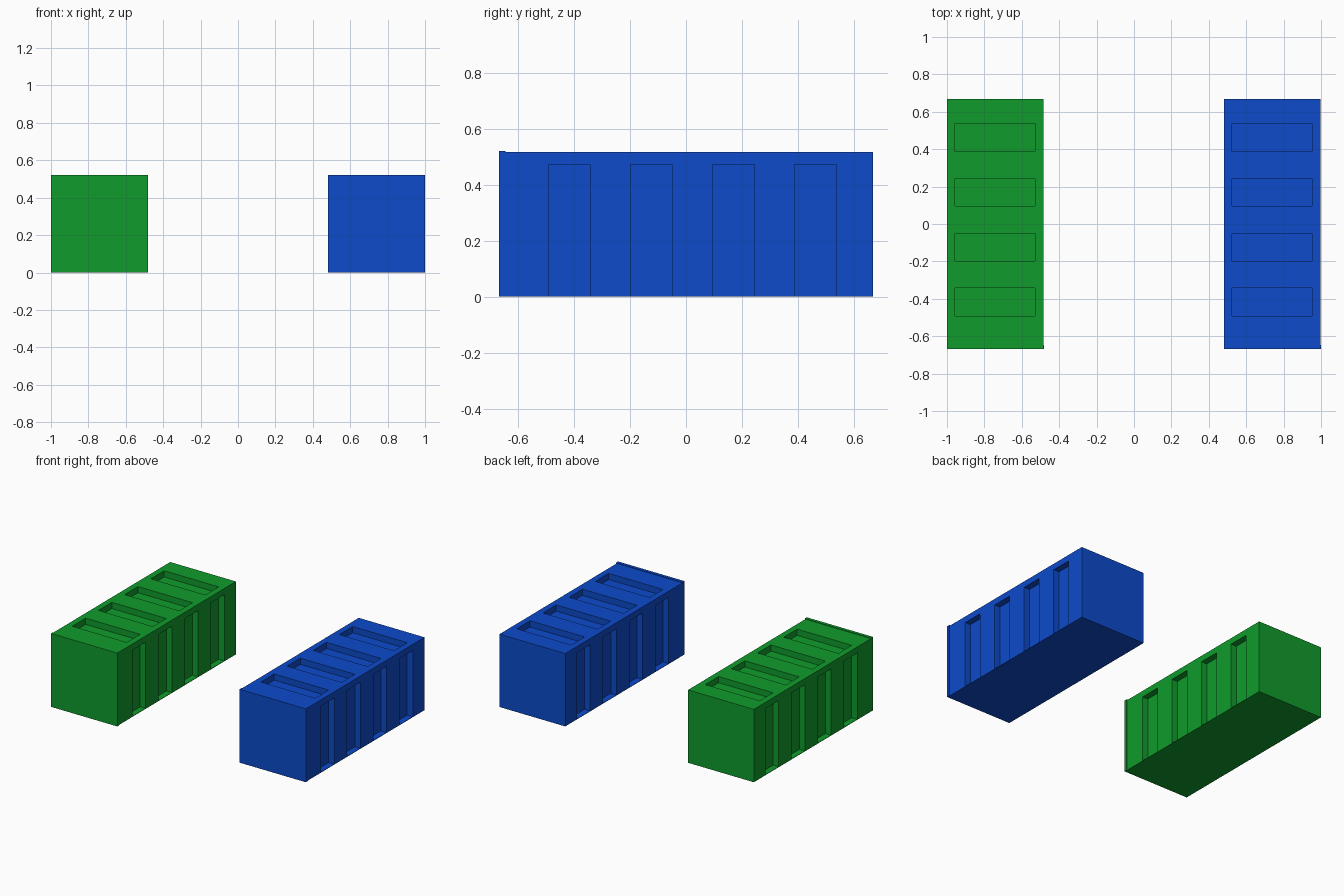
import bpy, bmesh
from mathutils import Vector, Matrix

if "Cube" in bpy.data.objects:
    bpy.data.objects.remove(bpy.data.objects["Cube"])

HALF_W, HEIGHT = 0.258, 0.517      # body section
Y0, Y1 = -0.66, 0.668              # body length (front is inside the door panel)
DEPTH = 0.044                      # recess depth
FLOOR = 0.003                      # thin floor lip under side recesses
RECESS_START, RECESS_W, PITCH = -0.492, 0.149, 0.2935


def finish(bm, name, mat):
    bmesh.ops.recalc_face_normals(bm, faces=bm.faces)
    me = bpy.data.meshes.new(name)
    bm.to_mesh(me)
    bm.free()
    me.materials.append(mat)
    ob = bpy.data.objects.new(name, me)
    bpy.context.collection.objects.link(ob)


def container_body(name, cx, mat):
    bm = bmesh.new()
    w, wi, h, hi = HALF_W, HALF_W - DEPTH, HEIGHT, HEIGHT - DEPTH
    # cross-section, split where the recess edges lie
    section = [(-w, 0), (-w, FLOOR), (-w, hi), (-w, h), (-wi, h),
               (wi, h), (w, h), (w, hi), (w, FLOOR), (w, 0)]
    ys = [Y0]
    for i in range(4):
        a = RECESS_START + i * PITCH
        ys += [a, a + RECESS_W]
    ys.append(Y1)
    rings = [[bm.verts.new((cx + x, y, z)) for x, z in section] for y in ys]
    n = len(section)
    recesses = []
    for r in range(len(rings) - 1):
        for k in range(n):
            j = (k + 1) % n
            f = bm.faces.new((rings[r][k], rings[r][j],
                              rings[r + 1][j], rings[r + 1][k]))
            if r % 2 == 1 and k in (1, 4, 7):
                recesses.append(f)
    bm.faces.new(rings[0])
    bm.faces.new(rings[-1])
    bmesh.ops.recalc_face_normals(bm, faces=bm.faces)
    # push the recessed panels into the roof and both sides
    for f in recesses:
        inward = -f.normal.copy() * DEPTH
        res = bmesh.ops.extrude_discrete_faces(bm, faces=[f])
        bmesh.ops.translate(bm, vec=inward, verts=res["faces"][0].verts)
    finish(bm, name, mat)


def door_panel(name, cx, mat):
    # slightly oversized flat panel closing the front end
    bm = bmesh.new()
    bmesh.ops.create_cube(bm, size=1.0, matrix=Matrix.Translation(
        Vector((cx, -0.657, 0.2605))) @ Matrix.Diagonal((0.52, 0.022, 0.521, 1)))
    finish(bm, name, mat)


for label, cx, colour in (("green", -0.74, (0.005, 0.33, 0.025, 1)),
                          ("blue", 0.74, (0.004, 0.07, 0.6, 1))):
    mat = bpy.data.materials.new(label + "_paint")
    mat.diffuse_color = colour
    mat.use_nodes = True
    mat.node_tree.nodes["Principled BSDF"].inputs["Base Color"].default_value = mat.diffuse_color
    container_body(label + "_container_body", cx - 0.002, mat)
    door_panel(label + "_container_door", cx, mat)
